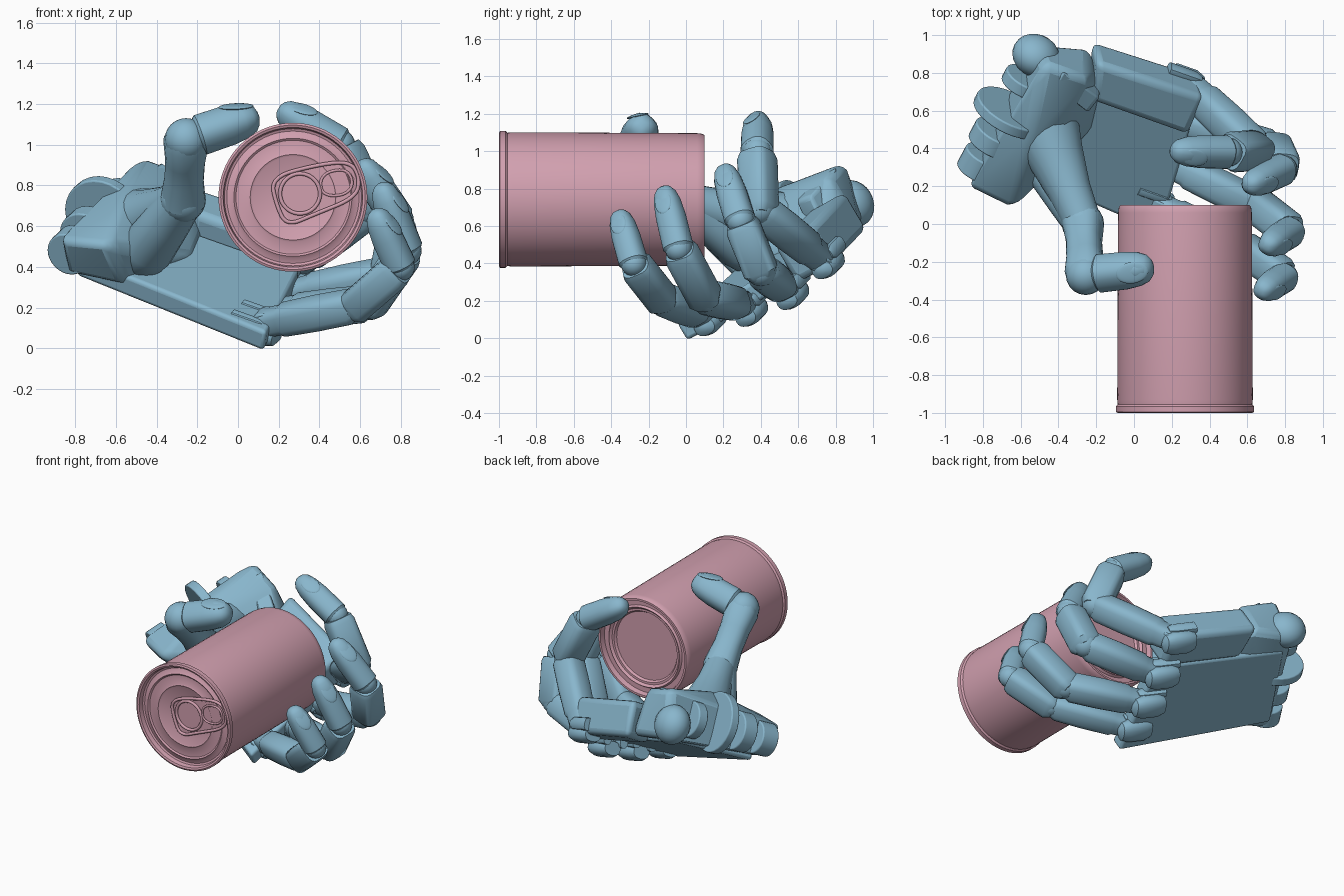
import bpy, bmesh, math
from mathutils import Vector as V, Matrix

cube = bpy.data.objects.get("Cube")
if cube:
    bpy.data.objects.remove(cube)


def material(name, rgb):
    m = bpy.data.materials.new(name)
    m.use_nodes = True
    m.diffuse_color = (*rgb, 1)
    m.node_tree.nodes["Principled BSDF"].inputs["Base Color"].default_value = (*rgb, 1)
    return m


BLUE = material("hand blue", (0.25, 0.47, 0.61))
PINK = material("can pink", (0.64, 0.35, 0.43))


def finish(name, bm, mat, angle=35, bevel=0):
    bmesh.ops.recalc_face_normals(bm, faces=bm.faces)
    me = bpy.data.meshes.new(name)
    bm.to_mesh(me)
    bm.free()
    ob = bpy.data.objects.new(name, me)
    bpy.context.collection.objects.link(ob)
    me.materials.append(mat)
    if bevel:
        mod = ob.modifiers.new("soft edges", "BEVEL")
        mod.width, mod.segments = bevel, 3
    bpy.ops.object.select_all(action="DESELECT")
    ob.select_set(True)
    bpy.context.view_layer.objects.active = ob
    bpy.ops.object.shade_smooth_by_angle(angle=math.radians(angle))


def hull(name, points, bevel=0.02):
    bm = bmesh.new()
    for p in points:
        bm.verts.new(p)
    bmesh.ops.convex_hull(bm, input=bm.verts)
    bmesh.ops.dissolve_limit(bm, angle_limit=0.05, verts=bm.verts, edges=bm.edges)
    finish(name, bm, BLUE, bevel=bevel)


def limb(name, p, q, stations, wide, power=2.6, flat=1.0, n=20):
    """Loft rounded-square rings from p to q; stations are (fraction, radius)."""
    axis = (q - p).normalized()
    w = (wide - axis * wide.dot(axis)).normalized()
    o = axis.cross(w)
    bm = bmesh.new()
    rings = []
    for t, r in stations:
        ring = []
        for i in range(n):
            c, s = math.cos(math.tau * i / n), math.sin(math.tau * i / n)
            c, s = (math.copysign(abs(k) ** (2 / power), k) for k in (c, s))
            ring.append(bm.verts.new(p.lerp(q, t) + (w * c + o * s * flat) * r))
        rings.append(ring)
    for a, b in zip(rings, rings[1:]):
        for i in range(n):
            j = (i + 1) % n
            bm.faces.new((a[i], a[j], b[j], b[i]))
    bm.faces.new(rings[0])
    bm.faces.new(rings[-1])
    finish(name, bm, BLUE)


def ball(name, centre, x, y, z):
    """Ellipsoid whose half axes are the three given vectors."""
    bm = bmesh.new()
    bmesh.ops.create_uvsphere(bm, u_segments=20, v_segments=12, radius=1)
    m = Matrix((x, y, z)).transposed().to_4x4()
    bm.transform(Matrix.Translation(centre) @ m)
    finish(name, bm, BLUE, 60)


def disc(name, centre, axis, r, depth):
    bm = bmesh.new()
    bmesh.ops.create_cone(bm, cap_ends=True, segments=28, radius1=r, radius2=r, depth=depth)
    bm.transform(Matrix.Translation(centre) @ axis.to_track_quat("Z", "Y").to_matrix().to_4x4())
    finish(name, bm, BLUE, bevel=0.008)


def fingertip(name, p, q, r, wide, outer):
    """Rounded end segment with a slightly raised nail."""
    limb(name, p, q, [(-0.04, r * 0.8), (0.02, r), (0.5, r * 0.98), (0.75, r * 0.88),
                      (0.9, r * 0.7), (0.97, r * 0.46), (1, r * 0.2)], wide, 2.4)
    axis = (q - p).normalized()
    out = (outer - axis * outer.dot(axis)).normalized()
    lean = (axis - out * 0.28).normalized()
    up = (out + axis * 0.28).normalized()
    ball(name + "_nail", p.lerp(q, 0.7) + out * r * 0.8, lean * r * 0.9,
         lean.cross(up) * r * 0.6, up * r * 0.13)


# ---- palm frame: A to the fingers, B to the index side, N out of the palm
A, B, N = V((0.893, -0.316, -0.316)), V((0.43, 0.802, 0.412)), V((0.124, -0.505, 0.854))
ORIGIN = V((0.15, 0.07, 0.02))


def palm(a, b, n):
    return ORIGIN + A * a + B * b + N * n


def slab(name, outline, low, high, bevel=0.02):
    hull(name, [palm(a, b, n) for a, b in outline for n in (low, high)], bevel)


slab("palm_plate", [(0.01, -0.08), (-0.12, 0.57), (-1.04, 0.57), (-1.06, 0.0), (-0.6, -0.03)], 0, 0.11)
slab("index_palm_block", [(-0.15, 0.57), (-0.17, 0.82), (-0.8, 0.8), (-0.72, 0.57)], -0.02, 0.22, 0.04)

# ---- heel of the hand with wrist hinge tabs
hull("palm_heel", [palm(*p) for p in (
    (-1.08, -0.08, 0.04), (-0.78, -0.02, 0.05), (-1.12, -0.14, 0.25), (-0.86, -0.14, 0.32),
    (-1.0, 0.35, 0.38), (-0.84, 0.4, 0.33), (-0.6, 0.35, 0.1), (-1.1, 0.74, 0.32), (-0.84, 0.74, 0.32),
    (-0.68, 0.66, 0.1), (-0.8, 0.76, 0), (-1.08, 0.68, 0))], 0.04)
hull("heel_ridge", [palm(*p) for p in (
    (-1.0, 0.64, 0.33), (-1.0, 0.74, 0.33), (-0.74, 0.54, 0.3), (-0.72, 0.64, 0.29),
    (-0.74, 0.52, 0.1), (-0.68, 0.64, 0.1))], 0.02)
for i, (b, r, d, n) in enumerate([(-0.02, 0.11, 0.12, 0.15), (0.15, 0.13, 0.1, 0.16),
                                  (0.33, 0.2, 0.06, 0.18), (0.52, 0.12, 0.07, 0.16)]):
    disc("wrist_tab_%d" % (i + 1), palm(-1.09, b, n), B, r, d)
ball("wrist_knob", palm(-1.08, 0.66, 0.1), A * 0.13, B * 0.11, N * 0.13)

# ---- four fingers: knuckle, middle joint, end joint, tip, thickness
FINGERS = {
    "little": ((0.14, 0.09, 0.125), (0.58, -0.13, 0.21), (0.80, -0.28, 0.40), (0.67, -0.36, 0.68), 0.085),
    "ring": ((0.21, 0.31, 0.175), (0.65, 0.10, 0.22), (0.83, -0.04, 0.48), (0.70, -0.12, 0.81), 0.089),
    "middle": ((0.28, 0.53, 0.265), (0.74, 0.40, 0.36), (0.79, 0.29, 0.63), (0.60, 0.20, 0.92), 0.091),
    "index": ((0.30, 0.72, 0.43), (0.65, 0.39, 0.69), (0.50, 0.38, 1.00), (0.20, 0.385, 1.18), 0.093),
}
for name, (*joints, r) in FINGERS.items():
    k, m, e, t = map(V, joints)
    wide = (m - k).cross(t - e).normalized()
    outer = e - (k + t) / 2
    disc(name + "_knuckle_hinge", k, wide, r * 0.8, r * 1.2)
    low = k - N * 0.055
    limb(name + "_knuckle_lobe", low - A * 0.14, low + A * 0.08,
         [(0, 0.06), (0.2, 0.078), (0.7, 0.078), (0.92, 0.06), (1, 0.025)], B, 2.3, 0.75)
    for side, end in ((-1, "a"), (1, "b")):
        c = k + B * side * r * 0.7
        limb(name + "_palm_tab_" + end, c - A * 0.16, c + A * 0.03,
             [(0, 0.03), (0.8, 0.03), (1, 0.018)], B, 2.5, 1.4, 12)
    limb(name + "_base_segment", k, m, [(-0.1, r * 0.6), (0, r * 0.8), (0.16, r * 0.84), (0.2, r * 0.95),
                                        (0.55, r), (0.92, r * 0.98), (1, r * 0.75)], wide, 3)
    ball(name + "_middle_joint", m, *(Matrix.Identity(3) * (r * 0.92)))
    limb(name + "_middle_segment", m, e, [(-0.12, r * 0.75), (0, r * 1.02), (0.85, r * 1.02),
                                          (0.95, r * 0.9)], wide, 3.4)
    ball(name + "_end_joint", e, *(Matrix.Identity(3) * (r * 0.82)))
    fingertip(name + "_fingertip", e, t, r * 0.9, wide, outer)

# ---- thumb
root, base = V((-0.46, 0.32, 0.47)), V((-0.27, 0.0, 0.73))
knuckle, tip = V((-0.255, -0.27, 1.025)), V((0.1, -0.23, 1.145))
wide = (knuckle - base).cross(tip - knuckle)
limb("thumb_root", root, base, [(-0.25, 0.07), (-0.15, 0.11), (0.1, 0.13), (0.6, 0.115), (1, 0.1)], wide, 2.2)
limb("thumb_web", palm(-0.88, 0.32, 0.2), base, [(0, 0.19), (0.3, 0.15), (0.65, 0.115), (1, 0.1)], wide, 2)
ball("thumb_base_joint", base, *(Matrix.Identity(3) * 0.112))
limb("thumb_base_segment", base, knuckle, [(0, 0.108), (0.35, 0.093), (0.65, 0.095), (0.95, 0.108), (1.12, 0.085)], wide, 2.5)
ball("thumb_joint", knuckle, *(Matrix.Identity(3) * 0.106))
fingertip("thumb_tip", knuckle.lerp(tip, 0.18), tip, 0.097, wide, V((0, -0.2, 1)))

# ---- can: turned profile of (radius, y)
CX, CZ = 0.27, 0.742
PROFILE = [(0, -0.968), (0.2, -0.968), (0.21, -0.974), (0.22, -0.968), (0.28, -0.968), (0.29, -0.976),
           (0.3, -0.968), (0.325, -0.96), (0.337, -0.965), (0.343, -0.995), (0.355, -1.0), (0.366, -0.995),
           (0.366, -0.965), (0.356, -0.955), (0.359, -0.93), (0.354, 0.06), (0.35, 0.09), (0.342, 0.1),
           (0.328, 0.1), (0.32, 0.065), (0.285, 0.065), (0.275, 0.08), (0.26, 0.065), (0.245, 0.065),
           (0.235, 0.05), (0, 0.05)]
bm = bmesh.new()
verts = [bm.verts.new((r, y, 0)) for r, y in PROFILE]
edges = [bm.edges.new(pair) for pair in zip(verts, verts[1:])]
bmesh.ops.spin(bm, geom=verts + edges, cent=(0, 0, 0), axis=(0, 1, 0), angle=math.tau, steps=72)
bmesh.ops.remove_doubles(bm, verts=bm.verts, dist=0.0005)
bm.transform(Matrix.Translation((CX, 0, CZ)))
finish("can", bm, PINK)


def wire(name, points, thick, y):
    """Closed raised loop on the lid."""
    cu = bpy.data.curves.new(name, "CURVE")
    cu.dimensions, cu.bevel_depth, cu.bevel_resolution = "3D", thick, 3
    sp = cu.splines.new("NURBS")
    sp.points.add(len(points) - 1)
    for pt, (x, z) in zip(sp.points, points):
        pt.co = (x, y, z, 1)
    sp.use_cyclic_u, sp.order_u = True, 3
    cu.materials.append(PINK)
    bpy.context.collection.objects.link(bpy.data.objects.new(name, cu))


# ---- pull tab on the lid
TAB = [(0.16, 0.84), (0.19, 0.7), (0.24, 0.6), (0.38, 0.66), (0.58, 0.74), (0.6, 0.84), (0.55, 0.92), (0.38, 0.9)]
wire("tab_rim", TAB, 0.01, -0.98)
wire("tab_grip", [(0.42, 0.75), (0.52, 0.75), (0.57, 0.8), (0.54, 0.88), (0.44, 0.87), (0.4, 0.82)], 0.007, -0.978)
wire("tab_ring", [(0.305 + 0.1 * math.cos(i * math.tau / 16), 0.76 + 0.1 * math.sin(i * math.tau / 16))
                  for i in range(16)], 0.01, -0.98)
bm = bmesh.new()
face = bm.faces.new([bm.verts.new((0.37 + (x - 0.37) * 0.88, -0.972, 0.78 + (z - 0.78) * 0.88)) for x, z in TAB])
bmesh.ops.solidify(bm, geom=[face], thickness=0.008)
finish("tab_plate", bm, PINK)
